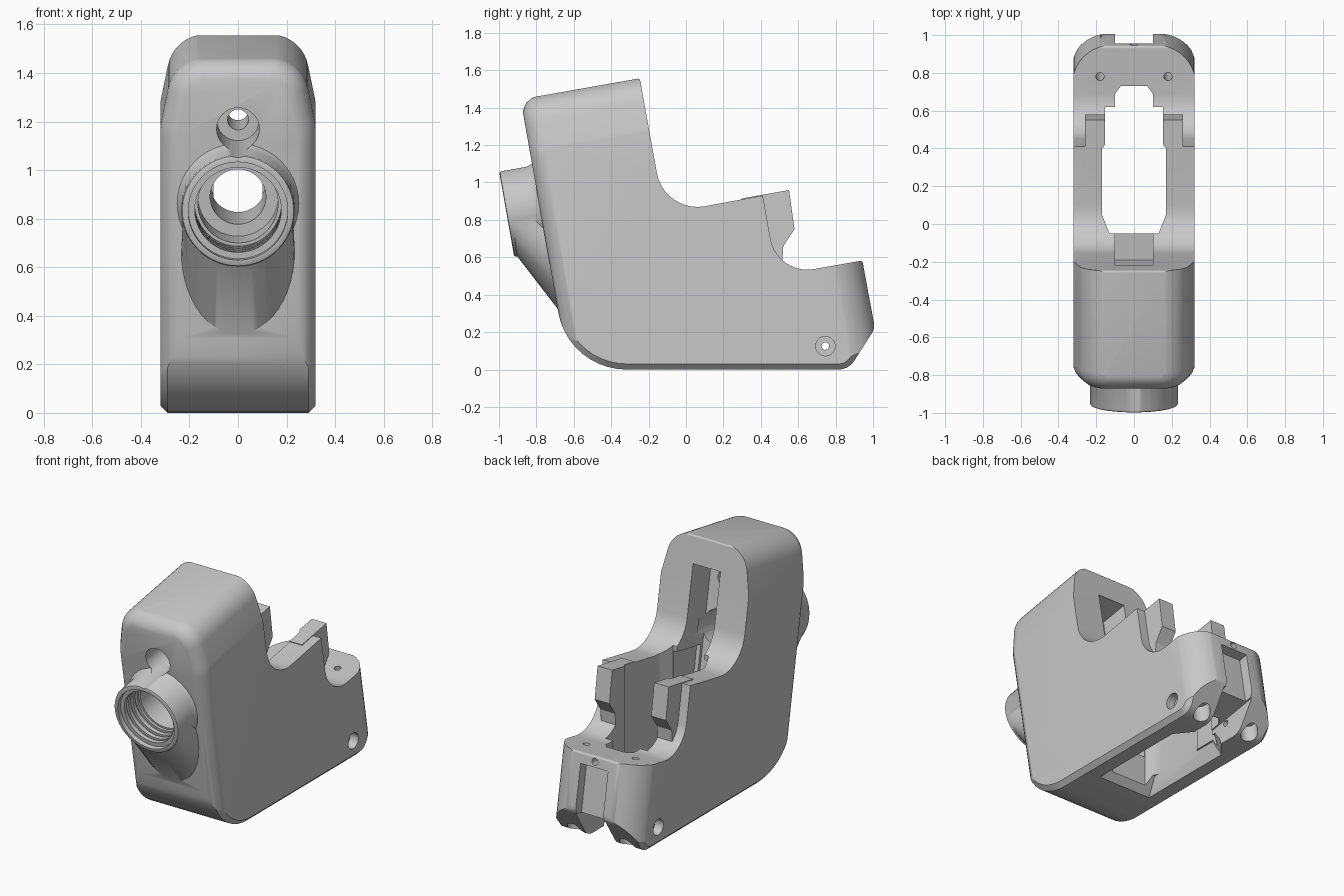
import bpy, bmesh, math
from mathutils import Matrix, Vector

cube = bpy.data.objects.get("Cube")
if cube:
    bpy.data.objects.remove(cube, do_unlink=True)

TILT = Matrix.Rotation(math.radians(10), 4, 'X')
FLAT = Matrix.Identity(4)

grey = bpy.data.materials.new("plain grey")
grey.use_nodes = True
COLOR = (0.58, 0.58, 0.58, 1)
grey.diffuse_color = COLOR
grey.node_tree.nodes["Principled BSDF"].inputs["Base Color"].default_value = COLOR


def leaned(y, z):
    """Upright side coordinates turned into the leaning frame."""
    p = TILT.inverted() @ Vector((0, y, z))
    return p.y, p.z


def rounded(corners, steps=10):
    """Outline from (a, b, radius) corners."""
    out = []
    for i, (a, b, r) in enumerate(corners):
        p = Vector((a, b))
        if r == 0:
            out.append(p)
            continue
        d1 = (Vector(corners[i - 1][:2]) - p).normalized()
        d2 = (Vector(corners[(i + 1) % len(corners)][:2]) - p).normalized()
        half = d1.angle(d2) / 2
        centre = p + (d1 + d2).normalized() * r / math.sin(half)
        s = p + d1 * r / math.tan(half) - centre
        e = p + d2 * r / math.tan(half) - centre
        turn = s.angle(e)
        for k in range(steps + 1):
            t = k / steps
            out.append(centre + (s * math.sin((1 - t) * turn) + e * math.sin(t * turn)) / math.sin(turn))
    return out


def circle(a, b, r, n=48, rb=None):
    return [Vector((a + r * math.cos(k * math.tau / n), b + (rb or r) * math.sin(k * math.tau / n)))
            for k in range(n)]


def mirrored(half):
    return half + [(-x, y) for x, y in reversed(half)]


def box(a0, a1, b0, b1):
    return [(a0, b0), (a1, b0), (a1, b1), (a0, b1)]


def place(axis, p, h):
    return {'x': (h, p[0], p[1]), 'y': (p[0], h, p[1]), 'z': (p[0], p[1], h)}[axis]


def prism(name, pts, axis, lo, hi, frame=TILT, bevel=None, top=None):
    """Extrude an outline; bevel = (edge test, size, segments)."""
    bm = bmesh.new()
    a = [bm.verts.new(place(axis, p, lo)) for p in pts]
    b = [bm.verts.new(place(axis, p, hi)) for p in (top or pts)]
    bm.faces.new(a)
    bm.faces.new(b)
    for i in range(len(a)):
        j = (i + 1) % len(a)
        bm.faces.new((a[i], a[j], b[j], b[i]))
    bmesh.ops.recalc_face_normals(bm, faces=bm.faces)
    if bevel:
        edges = [e for e in bm.edges if bevel[0](e)]
        bmesh.ops.bevel(bm, geom=edges, offset=bevel[1], segments=bevel[2], profile=0.5, affect='EDGES')
        bmesh.ops.recalc_face_normals(bm, faces=bm.faces)
    bm.transform(frame)
    mesh = bpy.data.meshes.new(name)
    bm.to_mesh(mesh)
    bm.free()
    mesh.materials.append(grey)
    ob = bpy.data.objects.new(name, mesh)
    bpy.context.collection.objects.link(ob)
    return ob


def volume(mesh):
    bm = bmesh.new()
    bm.from_mesh(mesh)
    v = bm.calc_volume(signed=True)
    bm.free()
    return v


def combine(target, other, op):
    """Apply a boolean, keeping the first solver result with a sound volume."""
    before = volume(target.data)
    mod = target.modifiers.new(op, 'BOOLEAN')
    mod.operation, mod.object = op, other
    result = target.data
    for solver in ('MANIFOLD', 'EXACT'):
        mod.solver = solver
        bpy.context.view_layer.update()
        deps = bpy.context.evaluated_depsgraph_get()
        mesh = bpy.data.meshes.new_from_object(target.evaluated_get(deps))
        ratio = volume(mesh) / before
        if 0.6 < ratio < 1.4 and abs(ratio - 1) > 1e-6:
            result = mesh
            break
    target.modifiers.clear()
    target.data = result
    bpy.data.objects.remove(other, do_unlink=True)


# Side silhouette with a chamfered underside
side = rounded([(-0.62, 1.576, 0.08), (0.027, 1.576, 0.012), (0.03, 0.84, 0.22),
                (0.566, 0.845, 0), (0.566, 0.41, 0.2), (1.03, 0.41, 0.015),
                (*leaned(1.01, 0.22), 0.08), (*leaned(0.87, 0), 0.1),
                (*leaned(-0.629, 0), 0.37)])


def underside(e):
    a, b = (TILT @ v.co for v in e.verts)
    return abs(a.x - b.x) < 0.01 and max(a.z, b.z) < 0.3 and max(a.y, b.y) < 0.9


housing = prism("housing", side, 'x', -0.32, 0.32, bevel=(underside, 0.03, 1))

# Front outline with softened front rim, and plan outline with round rear corners
front = rounded([(-0.323, -0.7, 0), (0.323, -0.7, 0), (0.323, 1.28, 0.35), (0.262, 1.579, 0.16),
                 (-0.262, 1.579, 0.16), (-0.323, 1.28, 0.35)])
rim = lambda e: all(v.co.y < -0.6 for v in e.verts)
combine(housing, prism("front_shape", front, 'y', -0.624, 1.5, bevel=(rim, 0.1, 6)), 'INTERSECT')
plan = rounded([(-0.327, -1, 0), (0.327, -1, 0), (0.327, 1.034, 0.21), (-0.327, 1.034, 0.21)])
combine(housing, prism("plan_shape", plan, 'z', -1, 2), 'INTERSECT')

# Round front socket, its collar and the tapered support beneath
socket_v = 0.985
lip = lambda e: all(v.co.y < -0.79 for v in e.verts)
combine(housing, prism("socket", circle(0, socket_v, 0.233, 64), 'y', -0.8, -0.43,
                       bevel=(lip, 0.012, 2)), 'UNION')
combine(housing, prism("collar", circle(0, socket_v, 0.205), 'y', -0.7, -0.55,
                       top=circle(0, socket_v, 0.29)), 'UNION')
combine(housing, prism("support", circle(0, socket_v, 0.226), 'y', -0.787, -0.56,
                       top=circle(0, 0.715, 0.236, 48, 0.39)), 'UNION')

# Inner tabs standing proud of the side walls
tab = [(0.45, 0.849), (0.709, 0.849), (0.702, 0.638), (0.627, 0.56), (0.6, 0.45), (0.45, 0.45)]
for s in (-1, 1):
    combine(housing, prism("tab", tab, 'x', *sorted((s * 0.14, s * 0.26))), 'UNION')


def cut(*args, **kw):
    combine(housing, prism("cutter", *args, **kw), 'DIFFERENCE')


# Central well and bottom opening
well = mirrored([(0.13, -0.05), (0.17, 0.05), (0.17, 0.4), (0.153, 0.42), (0.153, 0.62),
                 (0.1, 0.62), (0.1, 0.69), (0.07, 0.73)])
cut(well, 'z', -0.2, 1.05, frame=FLAT)
flare = mirrored([(0.2, -0.1), (0.2, 0.6), (0.12, 0.7)])
cut(flare, 'z', -0.01, 0.1, frame=FLAT, top=mirrored([(0.165, 0), (0.165, 0.55), (0.09, 0.68)]))
cut(box(-0.128, 0.128, -0.15, 0.12), 'z', 0.25, 0.86)

# Slot in the rear of the tall block
cut(box(-0.1, 0.1, -0.17, 0.11), 'z', 0.5, 1.4)

# Stepped, ribbed socket bore
for start, end, r in ((-0.9, -0.77, 0.205), (-0.78, -0.62, 0.178), (-0.63, -0.46, 0.165), (-0.5, -0.1, 0.115)):
    cut(circle(0, socket_v, r), 'y', start, end)
for k in range(3):
    cut(circle(0, socket_v, 0.195), 'y', -0.745 + k * 0.045, -0.725 + k * 0.045)

# Small sight hole above the socket
cut(circle(0, 1.297, 0.088), 'y', -0.9, -0.4)
cut(circle(0, 1.297, 0.043), 'y', -0.5, -0.1)

# Rear channel, lower rear gap and rear pin hole
cut(box(-0.1, 0.1, 0.965, 1.2), 'z', -0.3, 0.34)
cut(box(-0.11, 0.11, 0.6, 1.2), 'z', -0.4, 0.02)
cut(circle(0, 0.375, 0.022, 20), 'y', 0.93, 1.2)

# Deck screws with counterbores below, and side cross holes
for s in (-1, 1):
    cut(circle(s * 0.18, 0.865, 0.022, 20), 'z', -0.3, 0.6)
    cut(circle(s * 0.19, 0.865, 0.055, 28), 'z', -0.4, -0.03)
    cut(circle(0.745, 0.125, 0.052, 28), 'x', *sorted((s * 0.26, s * 0.5)), frame=FLAT)
cut(circle(0.745, 0.125, 0.02, 20), 'x', -0.5, 0.5, frame=FLAT)

bpy.ops.object.select_all(action='DESELECT')
housing.select_set(True)
bpy.context.view_layer.objects.active = housing
bpy.ops.object.shade_smooth_by_angle(angle=math.radians(30))
